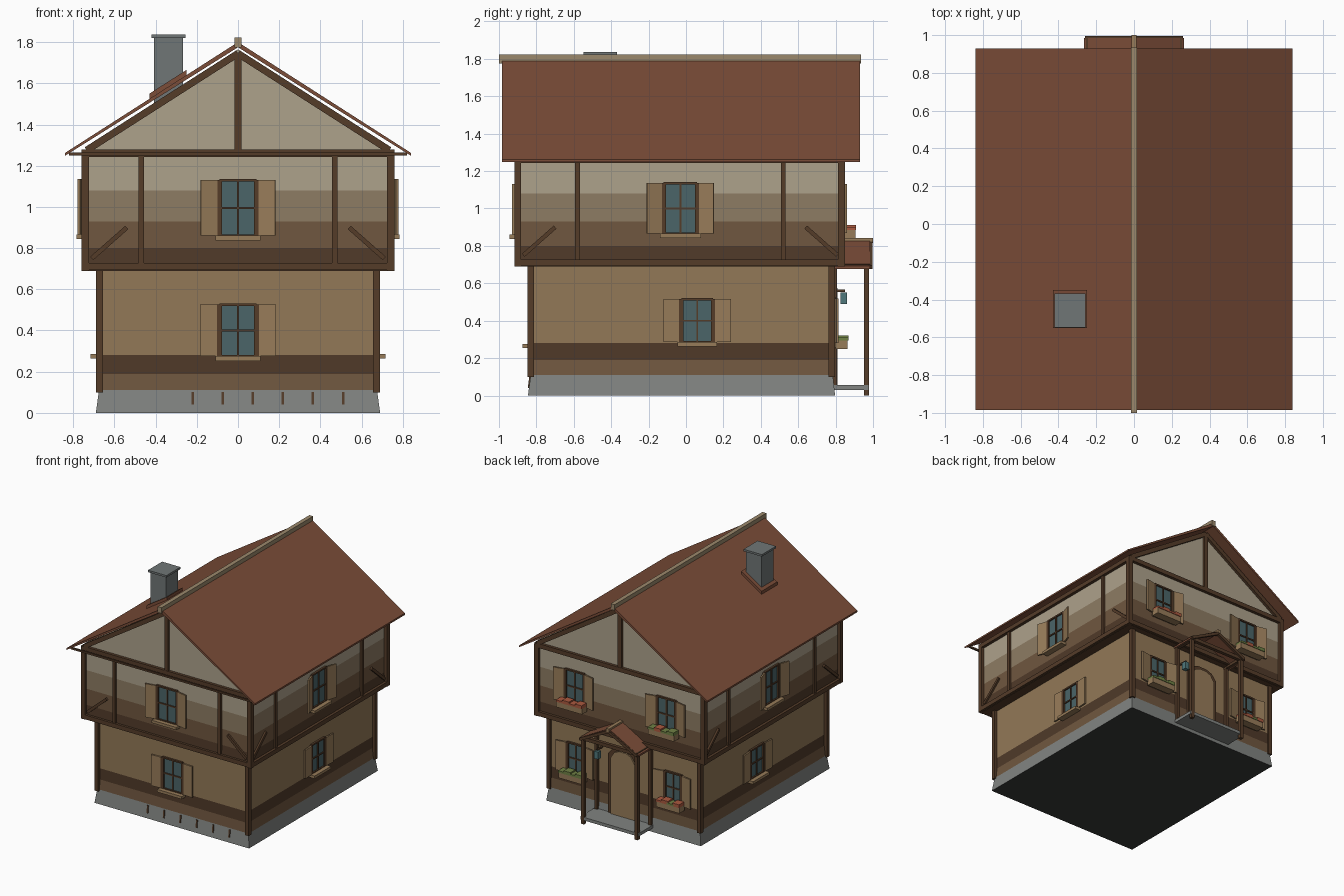
import bpy, bmesh
from math import radians
from mathutils import Matrix, Vector

if "Cube" in bpy.data.objects:
    bpy.data.objects.remove(bpy.data.objects["Cube"])

COL = dict(timber=(.09, .045, .022), plaster_hi=(.42, .36, .26), plaster_mid=(.27, .2, .125),
           plaster_lo=(.16, .095, .05), plaster_dark=(.08, .042, .022), tan=(.29, .19, .095),
           roof=(.2, .075, .04), stone=(.22, .23, .22), chimney=(.16, .18, .18), wood=(.31, .2, .1),
           glass=(.07, .13, .14), ridge=(.33, .25, .15), red=(.4, .1, .05), green=(.16, .22, .06),
           base=(.04, .042, .04), lamp=(.08, .19, .2))
MATS = {}
for n, c in COL.items():
    MATS[n] = bpy.data.materials.new(n)
    MATS[n].diffuse_color = (*c, 1)


def mesh(name, verts, faces, mats, idx=None, mx=None):
    me = bpy.data.meshes.new(name)
    me.from_pydata(verts, [], faces)
    for m in mats:
        me.materials.append(MATS[m])
    if idx:
        for p, i in zip(me.polygons, idx):
            p.material_index = i
    bm = bmesh.new()
    bm.from_mesh(me)
    bmesh.ops.recalc_face_normals(bm, faces=bm.faces)
    bm.to_mesh(me)
    bm.free()
    ob = bpy.data.objects.new(name, me)
    if mx:
        ob.matrix_world = mx
    bpy.context.collection.objects.link(ob)
    return ob


def box(name, x0, x1, y0, y1, z0, z1, mat, mx=None):
    v = [(x, y, z) for z in (z0, z1) for x, y in ((x0, y0), (x1, y0), (x1, y1), (x0, y1))]
    f = [(3, 2, 1, 0), (4, 5, 6, 7)] + [(i, (i + 1) % 4, 4 + (i + 1) % 4, 4 + i) for i in range(4)]
    return mesh(name, v, f, [mat], None, mx)


def beam(name, a, b, w, mat='timber'):
    a, b = Vector(a), Vector(b)
    mx = Matrix.Translation(a) @ (b - a).to_track_quat('Z', 'Y').to_matrix().to_4x4()
    return box(name, -w / 2, w / 2, -w / 2, w / 2, 0, (b - a).length, mat, mx)


def storey(name, rings, cols, cap):
    """Stacked rectangles (x half-width, y0, y1, z), one colour per band."""
    v = [p for hx, y0, y1, z in rings
         for p in ((-hx, y0, z), (hx, y0, z), (hx, y1, z), (-hx, y1, z))]
    mats = sorted(set(cols + [cap]))
    f, idx = [(3, 2, 1, 0)], [mats.index(cap)]
    for k, c in enumerate(cols):
        for i in range(4):
            j = (i + 1) % 4
            f.append((4 * k + i, 4 * k + j, 4 * k + 4 + j, 4 * k + 4 + i))
            idx.append(mats.index(c))
    return mesh(name, v, f, mats, idx)


def prism(name, prof, y0, y1, mat):
    """Profile in x,z extruded along y."""
    n = len(prof)
    v = [(x, y, z) for y in (y0, y1) for x, z in prof]
    f = [tuple(range(n)), tuple(range(n, 2 * n))] + [(i, (i + 1) % n, n + (i + 1) % n, n + i) for i in range(n)]
    return mesh(name, v, f, [mat])


# Ground floor with stone plinth
storey('ground_floor', [(.69, -.845, .797, 0), (.675, -.83, .785, .11), (.665, -.825, .783, .19),
                        (.665, -.825, .783, .28), (.665, -.825, .783, .71)],
       ['stone', 'plaster_lo', 'plaster_dark', 'tan'], 'base')
for sx in (-1, 1):
    for y in (-.83, .78):
        beam('ground_corner_post', (sx * .672, y, .1), (sx * .672, y, .7), .034)
for i in range(6):
    beam('plinth_slot', (-.22 + i * .146, -.84, .04), (-.22 + i * .146, -.832, .1), .012)

# Upper floor, overhanging
storey('upper_floor', [(.74, -.9, .83, .69), (.735, -.895, .825, .8), (.735, -.895, .825, .93),
                       (.735, -.895, .825, 1.08), (.735, -.895, .825, 1.27)],
       ['plaster_dark', 'plaster_lo', 'plaster_mid', 'plaster_hi'], 'timber')
Y0, Y1 = -.9, .832
for y in (Y0, Y1):
    # Gable wall with its timbers
    prism('gable_wall', [(-.735, 1.26), (.735, 1.26), (.735, 1.295), (0, 1.765), (-.735, 1.295)],
          y + (.005 if y < 0 else -.045), y + (.045 if y < 0 else -.005), 'plaster_hi')
    beam('king_post', (0, y, 1.26), (0, y, 1.75), .032)
    for z in (.71, 1.26):
        beam('cross_beam', (-.76, y, z), (.76, y, z), .035)
    for s in (-1, 1):
        beam('barge_timber', (0, y, 1.745), (s * .735, y, 1.275), .034)
        beam('corner_post', (s * .742, y, .69), (s * .742, y, 1.27), .036)
        if y < 0:
            beam('wall_post', (s * .47, y, .72), (s * .47, y, 1.25), .026)
            beam('corner_brace', (s * .54, y, .9), (s * .71, y, .75), .022)
for s in (-1, 1):
    for z in (.71, 1.26):
        beam('side_beam', (s * .742, Y0, z), (s * .742, Y1, z), .035)
    for y in (-.58, .52):
        beam('side_post', (s * .738, y, .72), (s * .738, y, 1.25), .026)
    beam('side_brace', (s * .738, -.7, .9), (s * .738, -.87, .75), .022)
    beam('side_brace', (s * .738, .64, .9), (s * .738, .81, .75), .022)

# Roof slopes, ridge and eave rail
for s in (-1, 1):
    prism('roof_slope', [(0, 1.8), (s * .84, 1.262), (s * .84, 1.248), (0, 1.775)], -.985, .93, 'roof')
box('ridge_beam', -.017, .017, -1, .935, 1.775, 1.822, 'ridge')
beam('eave_rail', (-.82, -.955, 1.256), (.82, -.955, 1.256), .014)

# Chimney
box('chimney', -.408, -.268, -.535, -.38, 1.45, 1.82, 'chimney')
box('chimney_cap', -.42, -.256, -.548, -.368, 1.82, 1.836, 'chimney')
prism('chimney_flashing', [(-.43, 1.52), (-.25, 1.635), (-.25, 1.665), (-.43, 1.55)], -.55, -.35, 'roof')


def window(x, y, z, ang, w, h, tilt=12, planter=None):
    """Window on a wall; local -y points out of the wall."""
    M = Matrix.Translation((x, y, z)) @ Matrix.Rotation(radians(ang), 4, 'Z')
    a, b, t = w / 2, h / 2, .012
    box('window_glass', -a, a, -.004, .03, -b, b, 'glass', M)
    for s in (-1, 1):
        box('frame_jamb', s * a - t, s * a + t, -.016, .02, -b, b, 'timber', M)
        box('frame_rail', -a, a, -.016, .02, s * b - t / 2, s * b + t / 2, 'timber', M)
        H = M @ Matrix.Translation((s * (a + t), -.006, 0)) @ Matrix.Rotation(radians(-s * tilt), 4, 'Z')
        box('shutter', *sorted((0, s * .083)), -.012, 0, -b, b, 'wood', H)
    box('mullion', -.005, .005, -.012, .01, -b, b, 'timber', M)
    box('transom', -a, a, -.012, .01, -.005, .005, 'timber', M)
    box('sill', -a - .02, a + .02, -.05, .01, -b - .022, -b, 'wood', M)
    if planter:
        box('planter', -a - .03, a + .03, -.08, -.015, -b - .03, -b + .015, 'wood', M)
        for i in range(4):
            px = -a + i * w / 3
            box('flowers', px - .03, px + .03, -.085, -.02, -b + .015, -b + .03 + .012 * (i % 2),
                planter[i % len(planter)], M)


window(0, -.825, .4, 0, .18, .25, 3)
window(0, -.895, .995, 0, .18, .27)
for s in (-1, 1):
    window(s * .735, -.03, 1, 90 * s, .18, .27, 18)
    window(s * .665, .06, .4, 90 * s, .17, .23, 3)
window(.41, .825, 1, 180, .17, .26, 12, ['red'])
window(-.41, .825, 1, 180, .17, .26, 12, ['green', 'red', 'green'])
window(.43, .783, .4, 180, .15, .24, 10, ['green'])
window(-.44, .783, .4, 180, .15, .24, 10, ['red', 'red', 'green'])

# Arched door and surround
for nm, a, top, y1, m in (('door_surround', .135, .6, .8, 'timber'), ('door', .108, .575, .81, 'wood')):
    prism(nm, [(-a, .05), (a, .05), (a, top - .07), (a * .7, top - .02), (a * .3, top),
               (-a * .3, top), (-a * .7, top - .02), (-a, top - .07)], .77, y1, m)

# Porch: slab, posts, beams and little gabled roof
box('porch_slab', -.26, .26, .78, .975, .03, .055, 'stone')
for s in (-1, 1):
    beam('porch_post', (s * .24, .965, 0), (s * .24, .965, .69), .028)
    beam('porch_wall_post', (s * .24, .795, .05), (s * .24, .795, .69), .026)
    beam('porch_side_beam', (s * .24, .78, .69), (s * .24, .985, .69), .028)
    prism('porch_roof', [(0, .835), (s * .265, .692), (s * .265, .677), (0, .815)], .78, .985, 'roof')
    beam('porch_barge', (0, .985, .815), (s * .255, .985, .685), .022)
beam('porch_front_beam', (-.25, .965, .69), (.25, .965, .69), .028)
box('porch_ridge', -.014, .014, .78, 1, .815, .842, 'wood')

# Lantern by the door
beam('lantern_arm', (.2, .78, .56), (.2, .85, .56), .012)
box('lantern', .182, .218, .825, .861, .49, .55, 'lamp')

for m in bpy.data.materials:
    if m.users and not m.is_grease_pencil:
        m.use_nodes = True
        m.node_tree.nodes["Principled BSDF"].inputs["Base Color"].default_value = m.diffuse_color
